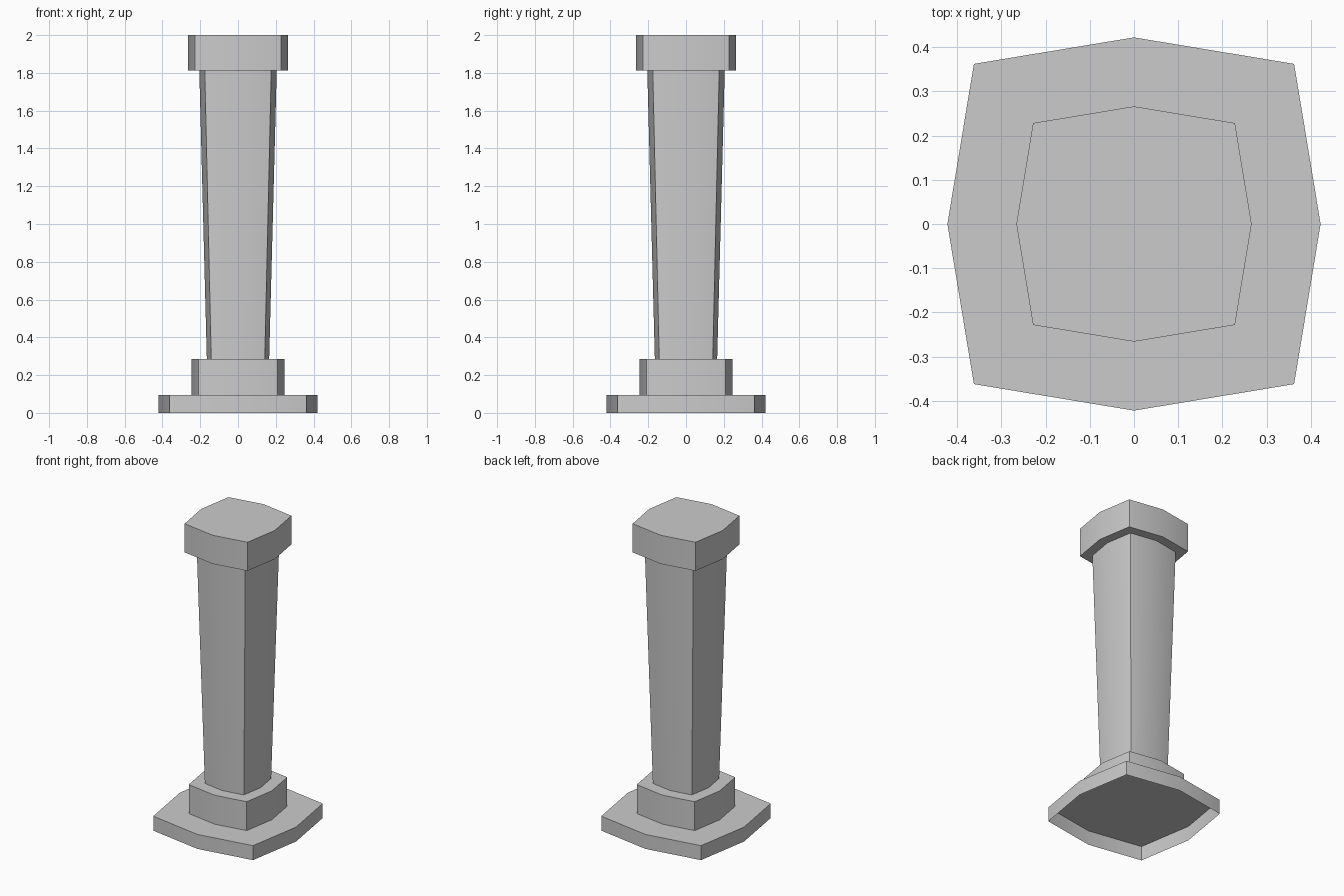
import bpy
import bmesh
import math

if "Cube" in bpy.data.objects:
    bpy.data.objects.remove(bpy.data.objects["Cube"])

CORNER = 0.858  # corner coordinate relative to the bulge at mid-side


def ring(bm, r, z):
    c = r * CORNER
    pts = [(r, 0), (c, c), (0, r), (-c, c), (-r, 0), (-c, -c), (0, -r), (c, -c)]
    return [bm.verts.new((x, y, z)) for x, y in pts]


def block(name, r0, r1, z0, z1, bottom=True):
    """Bowed-square prism, optionally tapered and open underneath."""
    bm = bmesh.new()
    low, high = ring(bm, r0, z0), ring(bm, r1, z1)
    for i in range(8):
        j = (i + 1) % 8
        bm.faces.new((low[i], low[j], high[j], high[i]))
    bm.faces.new(high)
    if bottom:
        bm.faces.new(low[::-1])
    mesh = bpy.data.meshes.new(name)
    bm.to_mesh(mesh)
    bm.free()
    obj = bpy.data.objects.new(name, mesh)
    bpy.context.collection.objects.link(obj)
    # Bowed sides shade as one curve, corners stay crisp
    bpy.ops.object.select_all(action='DESELECT')
    obj.select_set(True)
    bpy.context.view_layer.objects.active = obj
    bpy.ops.object.shade_smooth_by_angle(angle=math.radians(30))
    return obj


# Base slab is a shell, hollow from below
block("base_slab", 0.422, 0.422, 0.0, 0.095, bottom=False)
block("lower_block", 0.245, 0.245, 0.095, 0.285, bottom=False)
# Shaft widens towards the top
block("shaft", 0.165, 0.205, 0.285, 1.812, bottom=False)
block("cap", 0.266, 0.266, 1.812, 2.0)
